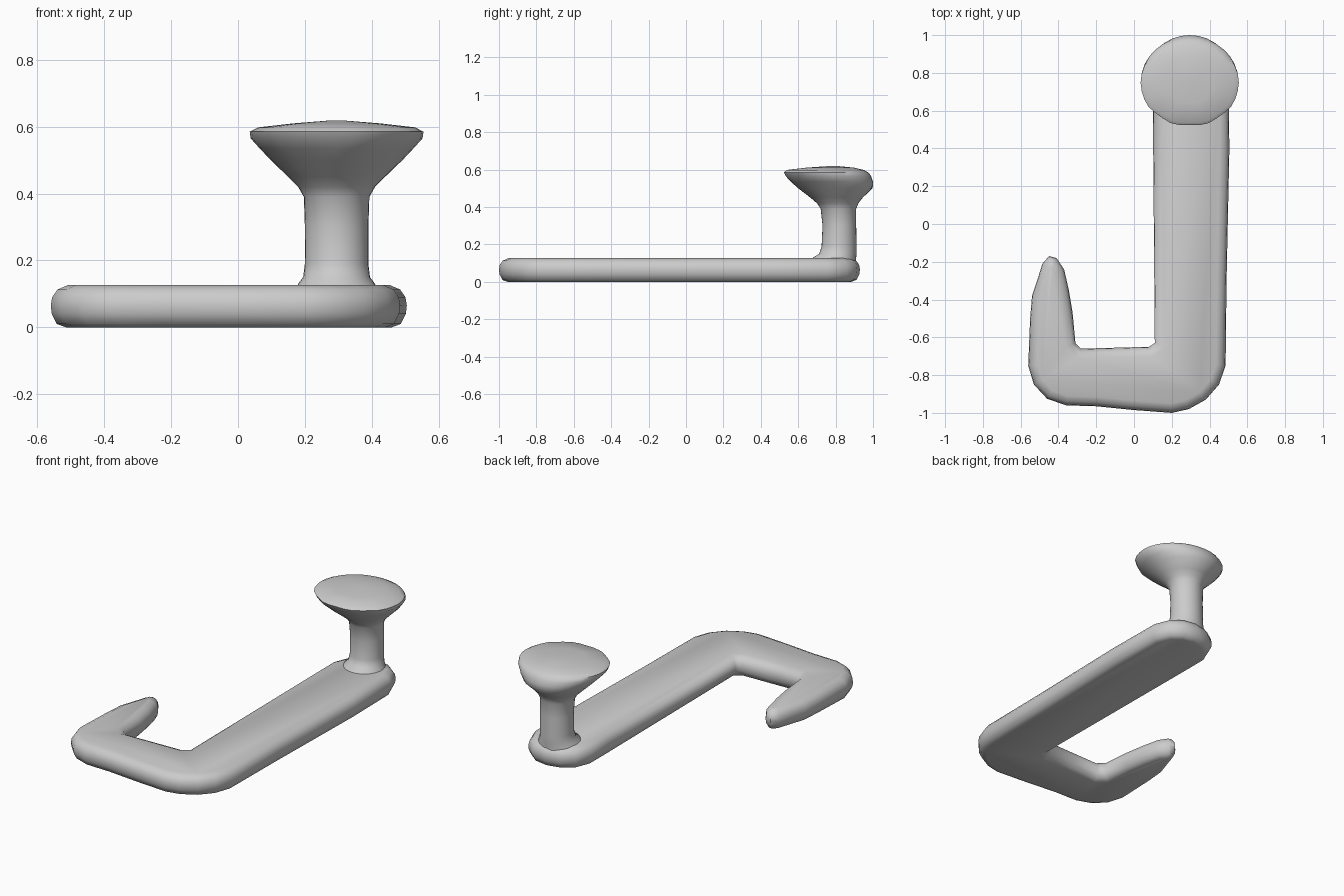
import bpy, bmesh, math
from mathutils import Vector

if "Cube" in bpy.data.objects:
    bpy.data.objects.remove(bpy.data.objects["Cube"])

# One plain grey for everything
grey = bpy.data.materials.new("plain_grey")
grey.use_nodes = True
colour = (0.6, 0.6, 0.6, 1)
grey.diffuse_color = colour
grey.node_tree.nodes["Principled BSDF"].inputs["Base Color"].default_value = colour


def inset_outline(points, amount):
    """Move every point of a clockwise outline inwards along its mitre."""
    result = []
    for i, p in enumerate(points):
        a = (p - points[i - 1]).normalized()
        b = (points[(i + 1) % len(points)] - p).normalized()
        na, nb = Vector((a.y, -a.x)), Vector((b.y, -b.x))
        mitre = (na + nb).normalized()
        result.append(p + mitre * amount / max(mitre.dot(na), 0.5))
    return result


def loft(name, rings, angle):
    """Skin a stack of closed rings and cap both ends."""
    bm = bmesh.new()
    loops = [[bm.verts.new(co) for co in ring] for ring in rings]
    for low, high in zip(loops, loops[1:]):
        for i in range(len(low)):
            bm.faces.new((low[i - 1], low[i], high[i], high[i - 1]))
    bm.faces.new(loops[0])
    bm.faces.new(loops[-1])
    bmesh.ops.recalc_face_normals(bm, faces=bm.faces)
    mesh = bpy.data.meshes.new(name)
    bm.to_mesh(mesh)
    bm.free()
    mesh.materials.append(grey)
    obj = bpy.data.objects.new(name, mesh)
    bpy.context.collection.objects.link(obj)
    bpy.ops.object.select_all(action='DESELECT')
    obj.select_set(True)
    bpy.context.view_layer.objects.active = obj
    bpy.ops.object.shade_smooth_by_angle(angle=math.radians(angle))
    return obj


# Flat hook: short tapered prong, cross piece, long bar with rounded end
prong = [(-.56, -.75), (-.55, -.5), (-.54, -.38), (-.51, -.29), (-.485, -.21),
         (-.45, -.17), (-.41, -.18), (-.37, -.24), (-.345, -.35), (-.325, -.47)]
inner = [(-.31, -.63), (-.28, -.66), (-.1, -.655), (.08, -.65), (.11, -.63)]
bar_end = [(.1, .6), (.1, .76), (.14, .86), (.21, .91), (.3, .93), (.39, .915),
           (.46, .86), (.5, .76)]
outer = [(.505, .4), (.49, -.3), (.485, -.75), (.45, -.85), (.38, -.93),
         (.29, -.98), (.2, -1), (0, -.985), (-.2, -.965), (-.36, -.96),
         (-.46, -.925), (-.53, -.85)]
outline = [Vector(p) for p in prong + inner + bar_end + outer]
edge_profile = [(.045, 0), (.018, .01), (.003, .04), (0, .065), (.004, .09),
                (.02, .113), (.05, .126)]
loft("hook_bar", [[(p.x, p.y, z) for p in inset_outline(outline, inset)]
                  for inset, z in edge_profile], 60)

# Post flaring into a lopsided knob: height, half width, front y, back y
sections = [(.09, .13, .66, .91), (.13, .115, .68, .91), (.15, .1, .712, .912),
            (.19, .095, .725, .912), (.3, .095, .73, .91), (.39, .098, .72, .91),
            (.42, .115, .70, .922), (.45, .145, .665, .945), (.5, .197, .60, .998),
            (.535, .23, .56, 1.0), (.565, .257, .53, .99), (.585, .26, .52, .975),
            (.598, .235, .535, .95), (.61, .13, .64, .9), (.618, .03, .75, .82)]
sides = 32
rings = []
for z, half, front, back in sections:
    ring = []
    for i in range(sides):
        t = math.tau * i / sides
        # the front rim is slightly scalloped
        wave = 1 + .018 * math.sin(9 * t) * max(0, -math.sin(t)) * (z > .55)
        ring.append((.295 + half * wave * math.cos(t),
                     (front + back) / 2 + (back - front) / 2 * wave * math.sin(t), z))
    rings.append(ring)
loft("post_and_knob", rings, 50)
